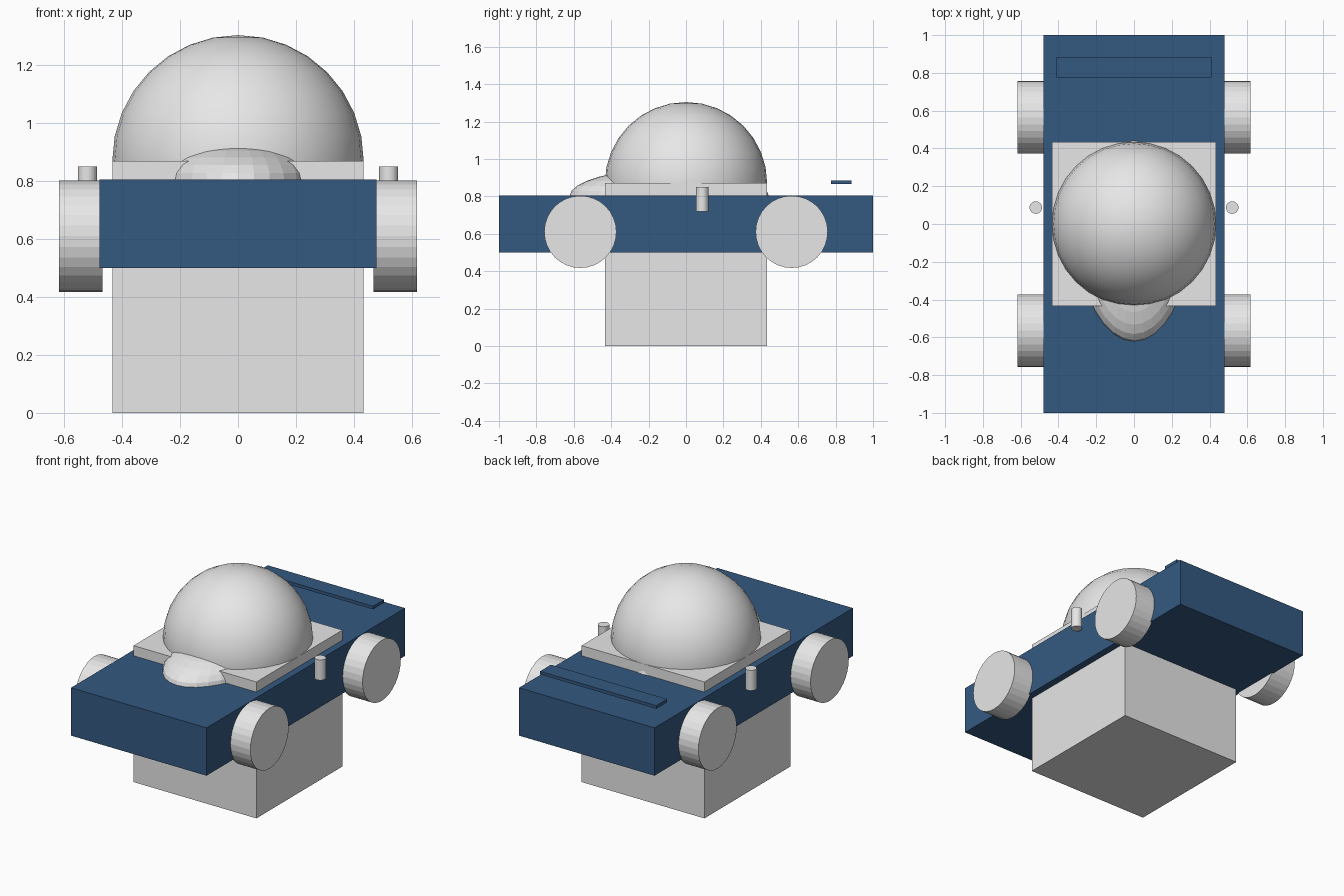
import bpy
import math

cube = bpy.data.objects.get("Cube")
if cube:
    bpy.data.objects.remove(cube, do_unlink=True)


def material(name, rgb):
    mat = bpy.data.materials.new(name)
    mat.use_nodes = True
    colour = (*rgb, 1)
    mat.diffuse_color = colour
    mat.node_tree.nodes["Principled BSDF"].inputs["Base Color"].default_value = colour
    return mat


grey = material("light grey", (0.8, 0.8, 0.8))
blue = material("navy blue", (0.034, 0.1, 0.22))


def finish(name, mat):
    obj = bpy.context.object
    obj.name = name
    obj.data.materials.append(mat)
    return obj


def box(name, mat, centre, size):
    bpy.ops.mesh.primitive_cube_add(size=1, location=centre)
    obj = finish(name, mat)
    obj.scale = size
    return obj


def ball(name, centre, radii, smooth):
    bpy.ops.mesh.primitive_uv_sphere_add(segments=32, ring_count=16, radius=1, location=centre)
    obj = finish(name, grey)
    obj.scale = radii
    if smooth:
        bpy.ops.object.shade_smooth()
    return obj


def cylinder(name, centre, radius, depth, tilt=0):
    bpy.ops.mesh.primitive_cylinder_add(vertices=32, radius=radius, depth=depth,
                                        location=centre, rotation=(0, tilt, 0))
    return finish(name, grey)


# Body slab, central block and raised rear spoiler
box("body", blue, (0, 0, 0.653), (0.956, 2, 0.305))
box("central_block", grey, (0, 0, 0.435), (0.867, 0.867, 0.87))
box("rear_spoiler", blue, (0, 0.83, 0.875), (0.82, 0.11, 0.02))

# Dome and the low nose bulge in front of it
ball("dome", (0, 0, 0.87), (0.434, 0.434, 0.434), True)
ball("nose_bulge", (0, -0.09, 0.8), (0.288, 0.533, 0.147), False)

# Wheels and side pegs
for side, sx in (("left", 1), ("right", -1)):
    for end, y in (("front", -0.565), ("rear", 0.565)):
        cylinder(f"{end}_{side}_wheel", (sx * 0.543, y, 0.61), 0.193, 0.15, math.pi / 2)
    cylinder(f"{side}_side_peg", (sx * 0.52, 0.087, 0.785), 0.033, 0.13)
